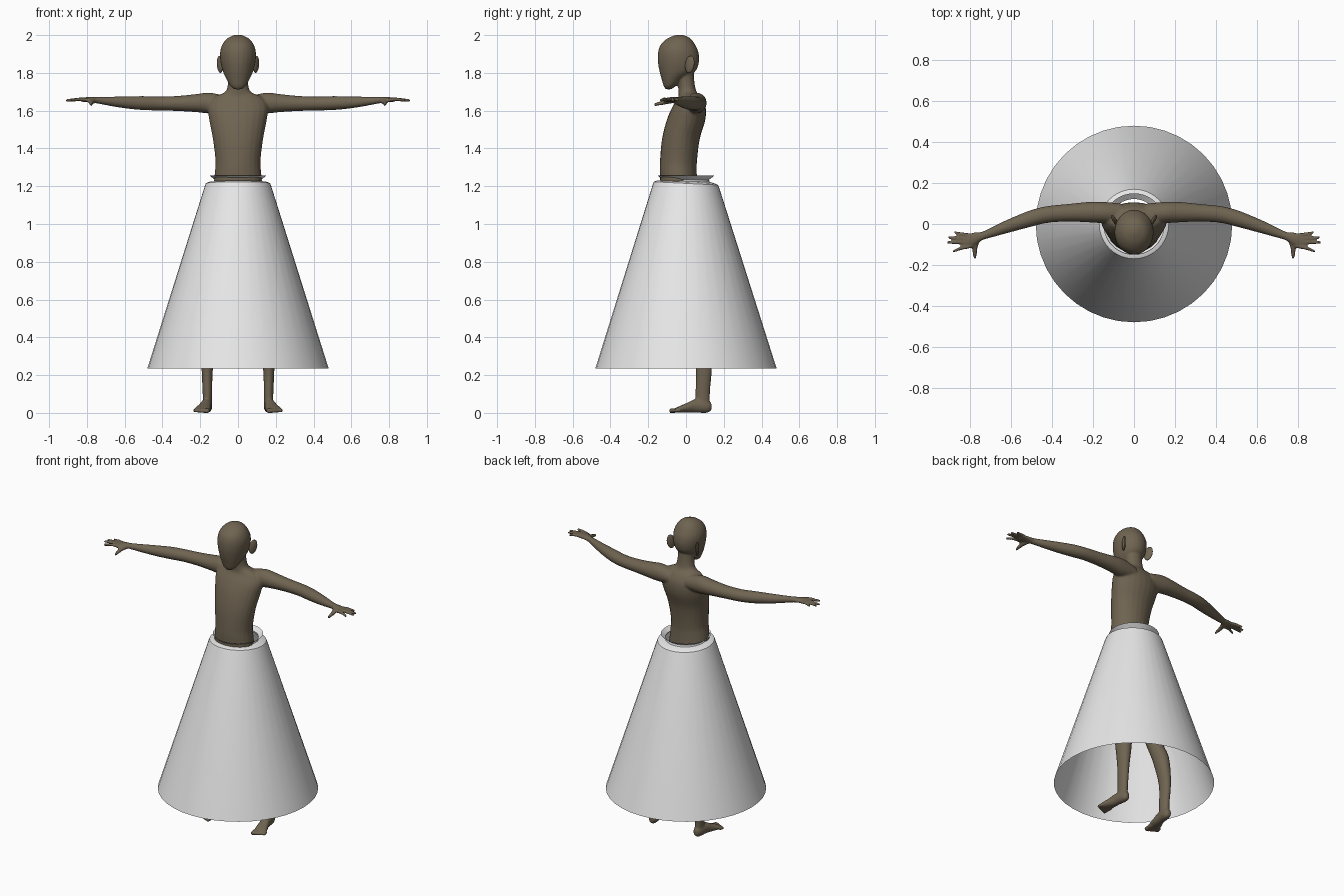
import bpy
import bmesh
import math
from mathutils import Vector, Matrix

default_cube = bpy.data.objects.get("Cube")
if default_cube:
    bpy.data.objects.remove(default_cube, do_unlink=True)


def make_material(name, colour):
    material = bpy.data.materials.new(name)
    material.use_nodes = True
    material.diffuse_color = (*colour, 1)
    shader = material.node_tree.nodes["Principled BSDF"]
    shader.inputs["Base Color"].default_value = (*colour, 1)
    shader.inputs["Roughness"].default_value = 0.7
    return material


def make_object(name, bm, material):
    bmesh.ops.recalc_face_normals(bm, faces=bm.faces[:])
    mesh = bpy.data.meshes.new(name)
    bm.to_mesh(mesh)
    bm.free()
    mesh.materials.append(material)
    obj = bpy.data.objects.new(name, mesh)
    bpy.context.collection.objects.link(obj)
    return obj


def bridge(bm, lower, upper):
    count = len(lower)
    for i in range(count):
        j = (i + 1) % count
        bm.faces.new((lower[i], lower[j], upper[j], upper[i]))


def smooth_sections(sections, steps):
    """Catmull-Rom interpolation between neighbouring sections."""
    points = [Vector(section) for section in sections]
    padded = [points[0]] + points + [points[-1]]
    result = []
    for a, b, c, d in zip(padded, padded[1:], padded[2:], padded[3:]):
        for step in range(steps):
            t = step / steps
            result.append(b + (c - a) * (t / 2)
                          + (a * 2 - b * 5 + c * 4 - d) * (t * t / 2)
                          + (b * 3 - a - c * 3 + d) * (t ** 3 / 2))
    return result + [points[-1]]


def limb(bm, axis, sections, side=1, sides=24, steps=4):
    """Closed loft along an axis; section = position, centre pair, radius pair."""
    along = "xyz".index(axis)
    first, second = [i for i in range(3) if i != along]
    previous = None
    for place, u, v, ru, rv in smooth_sections(sections, steps):
        ring = []
        for k in range(sides):
            angle = math.tau * k / sides
            point = [0, 0, 0]
            point[along] = place
            point[first] = u + max(ru, 0.003) * math.cos(angle)
            point[second] = v + max(rv, 0.003) * math.sin(angle)
            point[0] *= side
            ring.append(bm.verts.new(point))
        if previous:
            bridge(bm, previous, ring)
        else:
            bm.faces.new(ring)
        previous = ring
    bm.faces.new(previous)


skin = make_material("brown skin", (0.16, 0.127, 0.083))
cloth = make_material("light grey cloth", (0.8, 0.8, 0.8))

body = bmesh.new()

# Torso and neck
limb(body, "z", [
    (0.92, 0, -0.02, 0.10, 0.07),
    (1.05, 0, -0.03, 0.14, 0.10),
    (1.25, 0, -0.04, 0.125, 0.098),
    (1.33, 0, -0.04, 0.119, 0.098),
    (1.45, 0, -0.027, 0.133, 0.1),
    (1.55, 0, 0, 0.152, 0.102),
    (1.62, 0, 0.016, 0.16, 0.088),
    (1.67, 0, 0.02, 0.13, 0.062),
    (1.7, 0, 0.008, 0.068, 0.048),
    (1.75, 0, 0, 0.053, 0.045),
    (1.82, 0, -0.01, 0.055, 0.05),
])

# Head with a blank face
limb(body, "z", [
    (1.713, 0, -0.092, 0.018, 0.014),
    (1.73, 0, -0.086, 0.04, 0.032),
    (1.77, 0, -0.068, 0.063, 0.062),
    (1.81, 0, -0.045, 0.081, 0.096),
    (1.86, 0, -0.04, 0.093, 0.109),
    (1.91, 0, -0.041, 0.095, 0.107),
    (1.95, 0, -0.043, 0.083, 0.091),
    (1.98, 0, -0.038, 0.06, 0.064),
    (1.995, 0, -0.035, 0.033, 0.036),
    (2.002, 0, -0.035, 0.012, 0.012),
])

for side in (1, -1):
    # Arm and palm
    limb(body, "x", [
        (0.06, 0.05, 1.632, 0.05, 0.045),
        (0.15, 0.056, 1.64, 0.052, 0.055),
        (0.22, 0.058, 1.64, 0.05, 0.048),
        (0.32, 0.055, 1.638, 0.043, 0.04),
        (0.42, 0.047, 1.638, 0.041, 0.037),
        (0.5, 0.028, 1.64, 0.041, 0.037),
        (0.58, 0.002, 1.643, 0.036, 0.033),
        (0.66, -0.027, 1.648, 0.029, 0.026),
        (0.74, -0.058, 1.655, 0.021, 0.018),
        (0.78, -0.072, 1.658, 0.031, 0.015),
        (0.825, -0.083, 1.658, 0.034, 0.012),
    ], side)

    # Fingers: knuckle y, tip x, tip y
    for knuckle, tip_x, tip_y in [(-0.055, 0.88, -0.04), (-0.073, 0.907, -0.066),
                                  (-0.09, 0.912, -0.09), (-0.108, 0.886, -0.135)]:
        limb(body, "x", [
            (0.79, knuckle, 1.657, 0.01, 0.011),
            (0.84, (knuckle * 2 + tip_y) / 3, 1.66, 0.01, 0.01),
            (tip_x, tip_y, 1.654, 0.007, 0.008),
        ], side, sides=10)

    # Thumb
    limb(body, "y", [
        (-0.06, 0.755, 1.655, 0.017, 0.014),
        (-0.11, 0.776, 1.645, 0.014, 0.013),
        (-0.168, 0.777, 1.632, 0.008, 0.009),
    ], side, sides=12)

    # Leg
    limb(body, "z", [
        (0.03, 0.163, 0.09, 0.025, 0.038),
        (0.1, 0.162, 0.088, 0.025, 0.038),
        (0.25, 0.162, 0.094, 0.031, 0.044),
        (0.42, 0.145, 0.075, 0.046, 0.056),
        (0.55, 0.125, 0.035, 0.05, 0.055),
        (0.8, 0.095, 0, 0.073, 0.08),
        (1.05, 0.072, -0.02, 0.07, 0.08),
    ], side)

    # Foot
    limb(body, "y", [
        (-0.055, 0.192, 0.014, 0.038, 0.012),
        (-0.03, 0.188, 0.02, 0.042, 0.018),
        (0.01, 0.178, 0.028, 0.036, 0.027),
        (0.05, 0.17, 0.037, 0.03, 0.036),
        (0.11, 0.163, 0.033, 0.027, 0.033),
        (0.135, 0.163, 0.033, 0.013, 0.02),
    ], side)

    # Toes, largest on the inside
    for toe in range(5):
        x = 0.16 + 0.0165 * toe
        radius = 0.013 - 0.001 * toe
        limb(body, "y", [
            (-0.03, x, 0.014, radius, radius),
            (-0.088 + 0.007 * toe, x + 0.004, 0.011, radius, radius),
        ], side, sides=10, steps=2)

# Blend the volumes into one smooth skin
figure = make_object("body", body, skin)
remesh = figure.modifiers.new("blend", "REMESH")
remesh.mode = "VOXEL"
remesh.voxel_size = 0.006
remesh.use_smooth_shade = True
relax = figure.modifiers.new("relax", "SMOOTH")
relax.factor = 0.5
relax.iterations = 5

# Ears, swept outward at the back
for side, name in ((1, "left_ear"), (-1, "right_ear")):
    ear = bmesh.new()
    bmesh.ops.create_uvsphere(ear, u_segments=20, v_segments=12, radius=1)
    placing = (Matrix.Translation((side * 0.096, 0.02, 1.845))
               @ Matrix.Rotation(-side * 0.5, 4, "Z")
               @ Matrix.Rotation(-0.2, 4, "X")
               @ Matrix.Diagonal((0.01, 0.027, 0.046, 1)))
    bmesh.ops.transform(ear, matrix=placing, verts=ear.verts[:])
    for face in ear.faces:
        face.smooth = True
    make_object(name, ear, skin)

# Open cone skirt with a sloping shoulder and a flared waistband
skirt = bmesh.new()
previous = None
for radius, height, tilt in [(0.48, 0.235, 0), (0.176, 1.2, 0.05), (0.17, 1.215, 0.05),
                             (0.155, 1.222, 0.05), (0.125, 1.226, 0.03),
                             (0.122, 1.234, 0), (0.15, 1.256, 0)]:
    ring = []
    for k in range(40):
        angle = math.tau * k / 40
        y = radius * math.sin(angle)
        ring.append(skirt.verts.new((radius * math.cos(angle), y, height - tilt * y)))
    if previous:
        bridge(skirt, previous, ring)
    previous = ring
skirt_object = make_object("skirt", skirt, cloth)
bpy.ops.object.select_all(action="DESELECT")
skirt_object.select_set(True)
bpy.context.view_layer.objects.active = skirt_object
bpy.ops.object.shade_smooth_by_angle(angle=math.radians(35))
